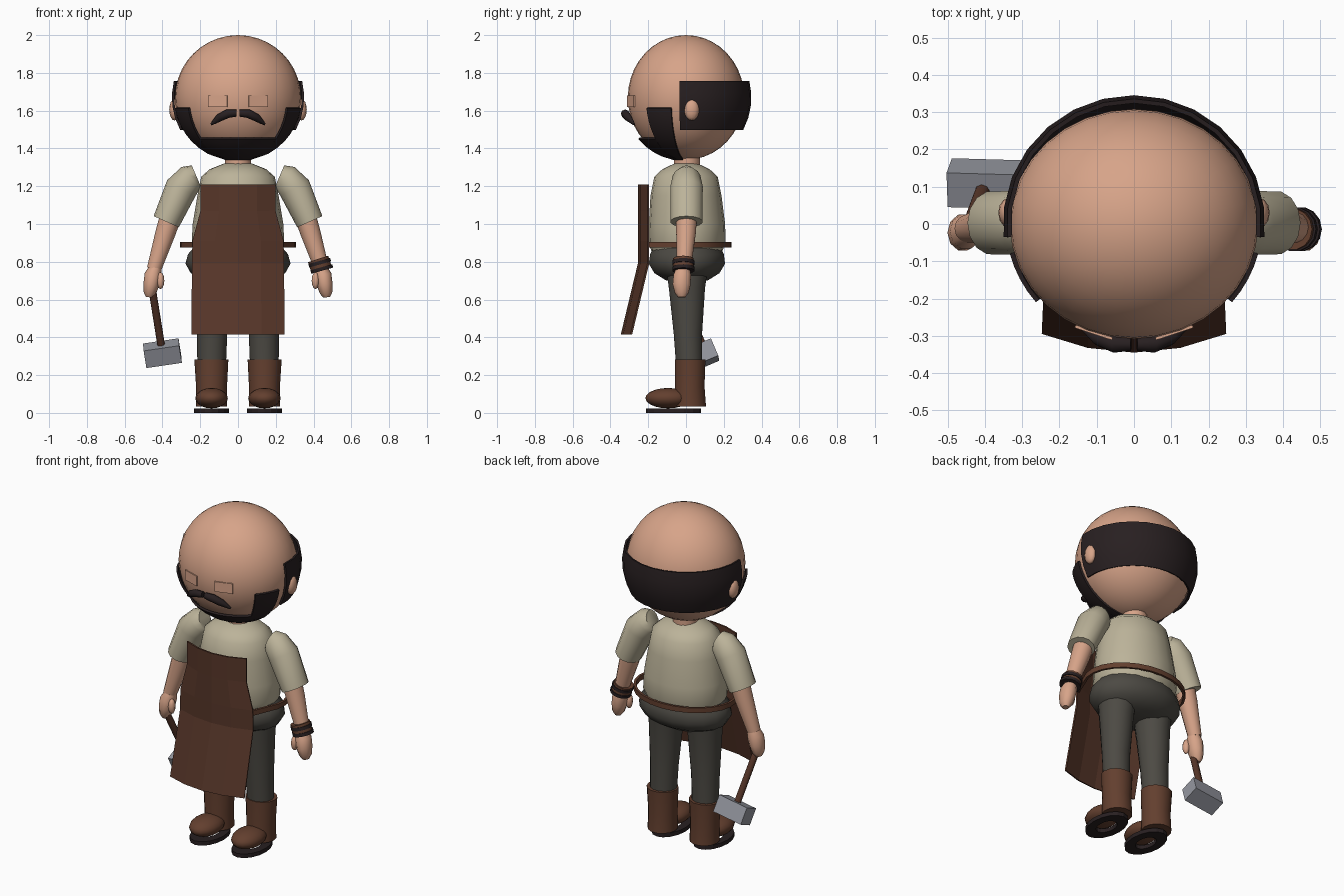
import bpy, bmesh, math
from mathutils import Vector, Matrix

cube = bpy.data.objects.get("Cube")
if cube:
    bpy.data.objects.remove(cube, do_unlink=True)


def material(name, r, g, b):
    m = bpy.data.materials.new(name)
    m.use_nodes = True
    m.diffuse_color = (r, g, b, 1)
    m.node_tree.nodes["Principled BSDF"].inputs["Base Color"].default_value = (r, g, b, 1)
    return m


SKIN = material("skin", .68, .37, .25)
HAIR = material("dark hair", .021, .014, .015)
SHIRT = material("linen shirt", .50, .45, .32)
PANTS = material("charcoal trousers", .073, .068, .057)
APRON = material("apron leather", .095, .037, .022)
BOOT = material("boot leather", .125, .05, .028)
STEEL = material("steel", .30, .31, .35)


def finish(name, bm, mat, thick=0, smooth=True):
    bmesh.ops.remove_doubles(bm, verts=bm.verts, dist=.0005)
    bmesh.ops.recalc_face_normals(bm, faces=bm.faces)
    me = bpy.data.meshes.new(name)
    bm.to_mesh(me)
    bm.free()
    me.materials.append(mat)
    ob = bpy.data.objects.new(name, me)
    bpy.context.collection.objects.link(ob)
    bpy.ops.object.select_all(action='DESELECT')
    ob.select_set(True)
    bpy.context.view_layer.objects.active = ob
    if thick:
        mod = ob.modifiers.new("thickness", 'SOLIDIFY')
        mod.thickness = thick
        mod.offset = 0
        bpy.ops.object.modifier_apply(modifier=mod.name)
    if smooth:
        bpy.ops.object.shade_smooth_by_angle(angle=math.radians(50))
    return ob


def ball(name, center, radii, mat, seg=16, rings=10):
    bm = bmesh.new()
    bmesh.ops.create_uvsphere(bm, u_segments=seg, v_segments=rings, radius=1)
    bmesh.ops.transform(bm, matrix=Matrix.LocRotScale(Vector(center), None, Vector(radii)), verts=bm.verts)
    return finish(name, bm, mat)


def box(name, size, matrix, mat):
    bm = bmesh.new()
    bmesh.ops.create_cube(bm, size=1)
    bmesh.ops.transform(bm, matrix=matrix @ Matrix.Diagonal((*size, 1)), verts=bm.verts)
    return finish(name, bm, mat, smooth=False)


def tube(name, rings, mat, side=1, seg=14):
    """Capped loft through elliptical rings (x, y, z, side radius, depth radius)."""
    bm = bmesh.new()
    pts = [Vector((r[0] * side, r[1], r[2])) for r in rings]
    loops = []
    for i, r in enumerate(rings):
        t = pts[min(i + 1, len(pts) - 1)] - pts[max(i - 1, 0)]
        across = Vector((0, 1, 0)).cross(t).normalized()
        ring = []
        for k in range(seg):
            a = math.tau * k / seg
            ring.append(bm.verts.new(pts[i] + across * r[3] * math.cos(a)
                                     + Vector((0, r[-1] * math.sin(a), 0))))
        loops.append(ring)
    for a, b in zip(loops, loops[1:]):
        for k in range(seg):
            j = (k + 1) % seg
            bm.faces.new((a[k], a[j], b[j], b[k]))
    bm.faces.new(loops[0])
    bm.faces.new(loops[-1])
    return finish(name, bm, mat)


def sheet(name, cols, rows, point, mat, thick, smooth=True):
    """Surface point(u, v) with thickness; cols and rows are parameter values."""
    bm = bmesh.new()
    g = [[bm.verts.new(point(u, v)) for v in rows] for u in cols]
    for a, b in zip(g, g[1:]):
        for j in range(len(rows) - 1):
            bm.faces.new((a[j], b[j], b[j + 1], a[j + 1]))
    return finish(name, bm, mat, thick, smooth)


def span(a, b, n):
    return [a + (b - a) * i / n for i in range(n + 1)]


HEAD_Z = 1.67


def head_shell(name, az, z, radii, mat):
    """Patch hugging the head; azimuth is in degrees from the front."""
    def point(u, v):
        r = math.sqrt(max(0, 1 - ((v - HEAD_Z) / radii[2]) ** 2))
        a = math.radians(u)
        return (radii[0] * r * math.sin(a), -radii[1] * r * math.cos(a), v)
    return sheet(name, az, z, point, mat, .012)


# Head, hair and beard
ball("head", (0, 0, HEAD_Z), (.333, .308, .33), SKIN, 32, 20)
head_shell("hair_band", span(84, 276, 14), span(1.5, 1.755, 4), (.346, .34, .35), HAIR)
head_shell("chin_beard", span(-50, 50, 10), span(1.342, 1.455, 5), (.342, .325, .333), HAIR)
tube("neck", [(0, .005, 1.27, .07), (0, .005, 1.4, .07)], SKIN)

# Torso, hips, apron and waist strap
tube("shirt", [(0, .005, .85, .225, .185), (0, .005, .9, .245, .205), (0, .005, 1, .24, .202),
               (0, 0, 1.15, .215, .188), (0, 0, 1.25, .195, .168), (0, 0, 1.29, .15, .125),
               (0, 0, 1.32, .075, .062)], SHIRT, seg=20)
tube("hips", [(0, .005, .875, .235, .18), (0, .005, .84, .265, .198), (0, .005, .79, .278, .205),
              (0, .005, .74, .25, .175), (0, .005, .70, .18, .11)], PANTS, seg=18)

HALF_WIDTH = {1.21: .197, 1.07: .197, .91: .24, .79: .242, .6: .244, .415: .246}


def apron_point(u, z):
    lean = max(0, .79 - z) * .24
    return (u * HALF_WIDTH[z], -.25 - lean + .05 * u * u, z)


sheet("apron", span(-1, 1, 4), list(HALF_WIDTH), apron_point, APRON, .01, False)


def strap_point(u, z):
    a = math.radians(u)
    y = -.235 * math.cos(a)
    return (.3 * math.sin(a), y - (.05 if abs(u - 180) > 125 else 0), z)


sheet("waist_strap", span(50, 310, 18), [.875, .905], strap_point, BOOT, .014)

for side, word in ((1, "left"), (-1, "right")):
    # Face
    head_shell(word + "_sideburn", span(50 * side, 76 * side, 4), span(1.342, 1.615, 8),
               (.342, .325, .333), HAIR)
    ball(word + "_ear", (.336 * side, .03, 1.605), (.028, .04, .057), SKIN, 12, 8)
    tube(word + "_moustache", [(.008, -.322, 1.587, .018), (.055, -.322, 1.584, .023),
                               (.1, -.305, 1.562, .021), (.143, -.275, 1.527, .006)], HAIR, side, 8)
    box(word + "_eyelid", (.105, .008, .06),
        Matrix.Translation((.108 * side, -.291, 1.65)) @ Matrix.Rotation(.32 * side, 4, 'Z'), SKIN)

    # Arm
    tube(word + "_sleeve", [(.222, .003, 1.257, .058, .05), (.25, .003, 1.245, .075, .075),
                            (.3, .003, 1.19, .086, .088), (.38, .003, 1.012, .073, .086)], SHIRT, side)
    tube(word + "_forearm", [(.35, .003, 1.06, .058), (.385, 0, .95, .053),
                             (.445, -.012, .76, .038)], SKIN, side)
    tube(word + "_hand", [(.437, -.015, .77, .033, .035), (.45, -.02, .73, .045, .048),
                          (.459, -.023, .68, .042, .05), (.467, -.023, .635, .033, .038),
                          (.47, -.023, .612, .018, .02)], SKIN, side, 10)
    ball(word + "_thumb", (.41, -.045, .7), (.02, .022, .045), SKIN, 8, 6)\
        .data.transform(Matrix.Translation((0 if side > 0 else -.82, 0, 0)))

    # Leg and boot
    tube(word + "_leg", [(.125, .005, .78, .105, .115), (.13, .005, .66, .095, .098),
                         (.137, .01, .42, .08, .077), (.14, .018, .22, .075, .07)], PANTS, side)
    tube(word + "_boot_shaft", [(.14, .022, .035, .083, .086), (.14, .02, .14, .082, .08),
                                (.141, .022, .282, .09, .083)], BOOT, side)
    ball(word + "_boot_toe", (.14 * side, -.095, .078), (.086, .12, .054), BOOT)

    def sole_point(a, r, cx=.14 * side):
        return (cx + .092 * r * math.sin(a), -.066 + .145 * r * math.cos(a), .012)

    sheet(word + "_sole", span(0, math.tau, 16), [.5, 1], sole_point, HAIR, .024, False)

# Wrist cuff
tube("cuff", [(.424, -.014, .815, .056), (.442, -.014, .76, .056)], BOOT)
for i, (x, z) in enumerate(((.43, .795), (.441, .762))):
    tube("cuff_edge_%d" % i, [(x, -.014, z + .009, .06), (x + .005, -.014, z - .009, .06)], HAIR)

# Hammer
grip, end = Vector((-.455, -.04, .66)), Vector((-.4, .108, .316))
tube("hammer_handle", [(*grip, .02), (*end, .02)], APRON, seg=8)
up = (grip - end).normalized()
along = Vector((1, -.03, .15))
along = (along - up * along.dot(up)).normalized()
frame = Matrix((along, up.cross(along), up)).transposed().to_4x4()
box("hammer_head", (.19, .1, .1), Matrix.Translation(end) @ frame, STEEL)
